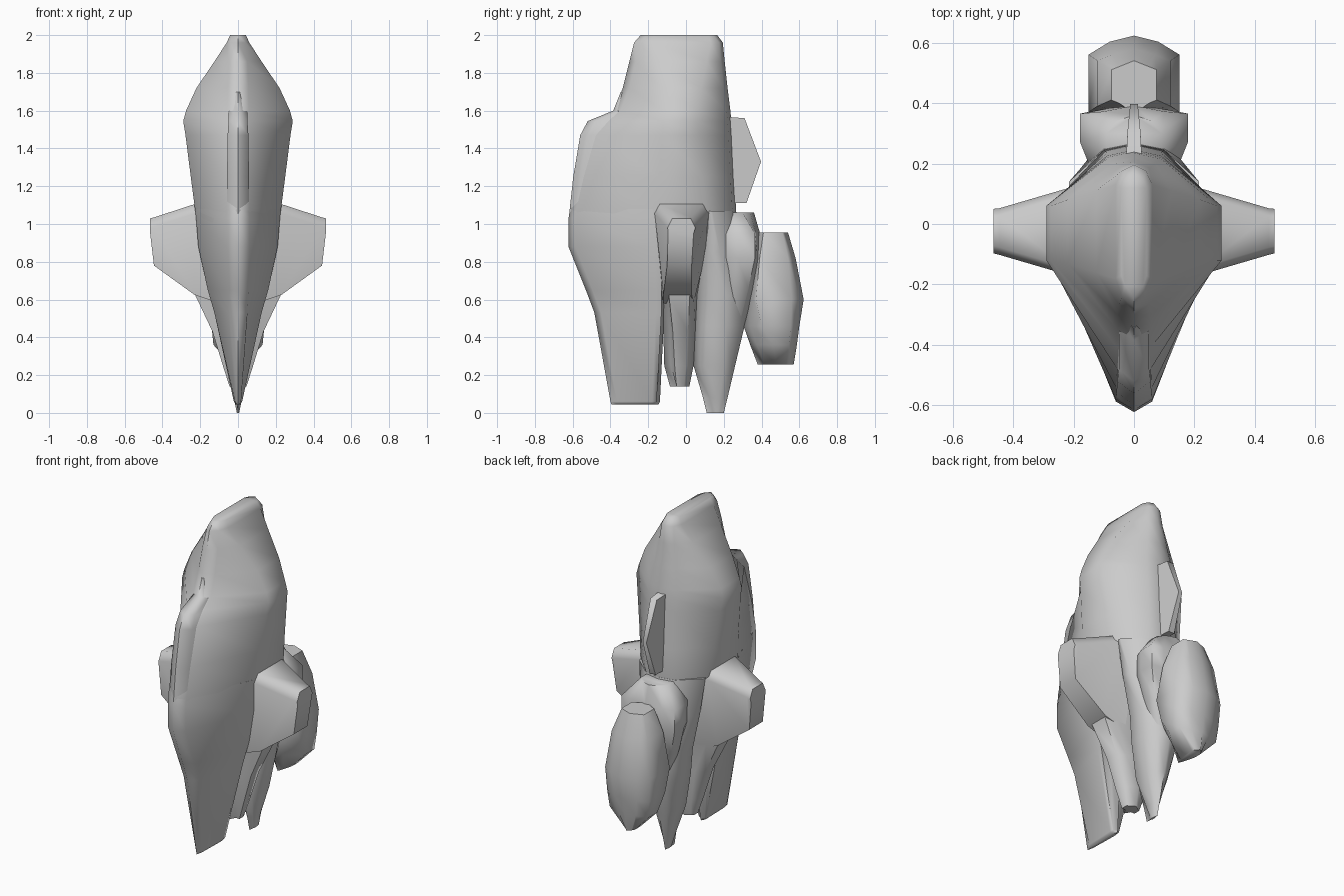
import bpy, bmesh


def finish(name, bm, angle):
    bmesh.ops.recalc_face_normals(bm, faces=bm.faces)
    mesh = bpy.data.meshes.new(name)
    bm.to_mesh(mesh)
    bm.free()
    ob = bpy.data.objects.new(name, mesh)
    bpy.context.collection.objects.link(ob)
    bpy.ops.object.select_all(action='DESELECT')
    bpy.context.view_layer.objects.active = ob
    ob.select_set(True)
    bpy.ops.object.shade_smooth_by_angle(angle=angle)
    return ob


def loft(name, rings, angle=1.15):
    bm = bmesh.new()
    loops = [[bm.verts.new(p) for p in r] for r in rings]
    n = len(loops[0])
    for a, b in zip(loops, loops[1:]):
        for i in range(n):
            j = (i + 1) % n
            bm.faces.new((a[i], a[j], b[j], b[i]))
    bm.faces.new(loops[0])
    bm.faces.new(loops[-1])
    return finish(name, bm, angle)


def section(z, wf, yf, w, y1, y2, wb, yb):
    """Mirrored ten-sided section: nose, front flank, side, back flank, tail."""
    half = [(wf, yf + 0.035), (w, y1), (w, y2), (wb, yb - 0.02)]
    pts = [(0, yf)] + half + [(0, yb)] + [(-x, y) for x, y in reversed(half)]
    return [(x, y, z) for x, y in pts]


def body(name, rows):
    return loft(name, [section(*r) for r in rows])


# Upper hull, its front swelling towards the blade
body("main_hull", [
    (2.00, .030, -.24, .042, -.17, .12, .03, .165),
    (1.96, .040, -.275, .06, -.18, .13, .04, .195),
    (1.86, .050, -.30, .125, -.16, .11, .05, .205),
    (1.72, .055, -.335, .22, -.13, .08, .07, .22),
    (1.60, .058, -.38, .275, -.12, .06, .09, .235),
    (1.545, .058, -.44, .29, -.12, .06, .09, .24),
    (1.47, .058, -.51, .278, -.125, .07, .09, .245),
    (1.25, .060, -.575, .25, -.145, .09, .09, .255),
    (1.08, .060, -.615, .228, -.17, .11, .10, .265),
    (0.95, .060, -.61, .21, -.16, .08, .09, .25)])

# Narrow stepped ridge along the hull front: z, half width, front y, back y
ridge = [(1.70, .045, -.345, -.25), (1.60, .05, -.385, -.25),
         (1.545, .05, -.52, -.25), (1.47, .055, -.56, -.25),
         (1.25, .058, -.597, -.3), (1.02, .06, -.622, -.4)]
loft("front_ridge", [
    [(0, f, z), (w, f + .04, z), (w, b, z), (-w, b, z), (-w, f + .04, z)]
    for z, w, f, b in ridge])

# Front blade
body("front_keel", [
    (1.08, .058, -.614, .225, -.18, -.12, .15, -.10),
    (1.03, .060, -.622, .222, -.17, -.12, .15, -.10),
    (0.88, .060, -.622, .21, -.17, -.12, .15, -.10),
    (0.65, .055, -.53, .16, -.16, -.13, .12, -.11),
    (0.53, .050, -.485, .125, -.16, -.13, .06, -.115),
    (0.06, .016, -.40, .022, -.18, -.155, .015, -.138),
    (0.045, .008, -.395, .012, -.20, -.17, .01, -.145)])

# Middle prong flowing down from the wings
body("middle_prong", [
    (1.06, .20, -.16, .23, -.12, .08, .20, .12),
    (0.80, .20, -.15, .25, -.10, .05, .18, .10),
    (0.62, .17, -.13, .225, -.09, .02, .16, .06),
    (0.43, .09, -.12, .135, -.07, .01, .08, .05),
    (0.25, .04, -.115, .08, -.06, .00, .05, .04),
    (0.14, .02, -.085, .045, -.05, -.01, .03, .018)])

# Rear prong
body("rear_prong", [
    (1.07, .14, .05, .215, .12, .14, .10, .265),
    (0.85, .12, .05, .18, .12, .18, .10, .30),
    (0.62, .09, .05, .13, .12, .22, .09, .32),
    (0.46, .07, .045, .11, .11, .21, .07, .31),
    (0.25, .04, .04, .07, .10, .20, .04, .26),
    (0.08, .012, .09, .022, .13, .18, .015, .22),
    (0.00, .003, .11, .006, .15, .17, .004, .20)])

# Shoulder block that carries the engine
body("engine_mount", [
    (1.06, .06, .16, .09, .24, .30, .06, .36),
    (0.95, .14, .14, .178, .27, .365, .10, .392),
    (0.82, .14, .14, .178, .27, .365, .10, .40),
    (0.66, .10, .16, .13, .25, .33, .08, .37),
    (0.46, .03, .20, .06, .25, .28, .03, .31)])

# Engine pod ending in a wedge
body("engine_pod", [
    (0.955, .05, .365, .075, .41, .51, .05, .54),
    (0.82, .10, .35, .12, .39, .54, .07, .58),
    (0.60, .11, .325, .15, .37, .56, .08, .623),
    (0.46, .07, .305, .14, .40, .555, .075, .60),
    (0.36, .04, .34, .13, .46, .545, .06, .587),
    (0.255, .012, .38, .03, .48, .53, .02, .57)])


# Side wings, tapering blocks mirrored in x
def wing_ring(x, top, bottom, front, back, foot_front, foot_back):
    c = 0.025
    pts = [(front + c, top), (back - c, top), (back, top - c * 2),
           (foot_back, bottom), (foot_front, bottom), (front, top - c * 2)]
    return [(x, y, z) for y, z in pts]


for side, label in ((1, "right"), (-1, "left")):
    loft(label + "_wing", [
        wing_ring(side * .10, 1.12, .58, -.20, .16, -.12, .04),
        wing_ring(side * .23, 1.105, .625, -.165, .115, -.12, .03),
        wing_ring(side * .445, 1.035, .78, -.102, .052, -.10, .03),
        wing_ring(side * .465, 1.03, .95, -.097, .05, -.095, .04)])

# Thin back fin
outline = [(.18, 1.57), (.31, 1.56), (.397, 1.33), (.32, 1.11), (.20, 1.11)]
loft("back_fin", [
    [(s * max(.009, .028 - .10 * max(0, y - .24)), y, z) for y, z in outline]
    for s in (-1, 1)])
